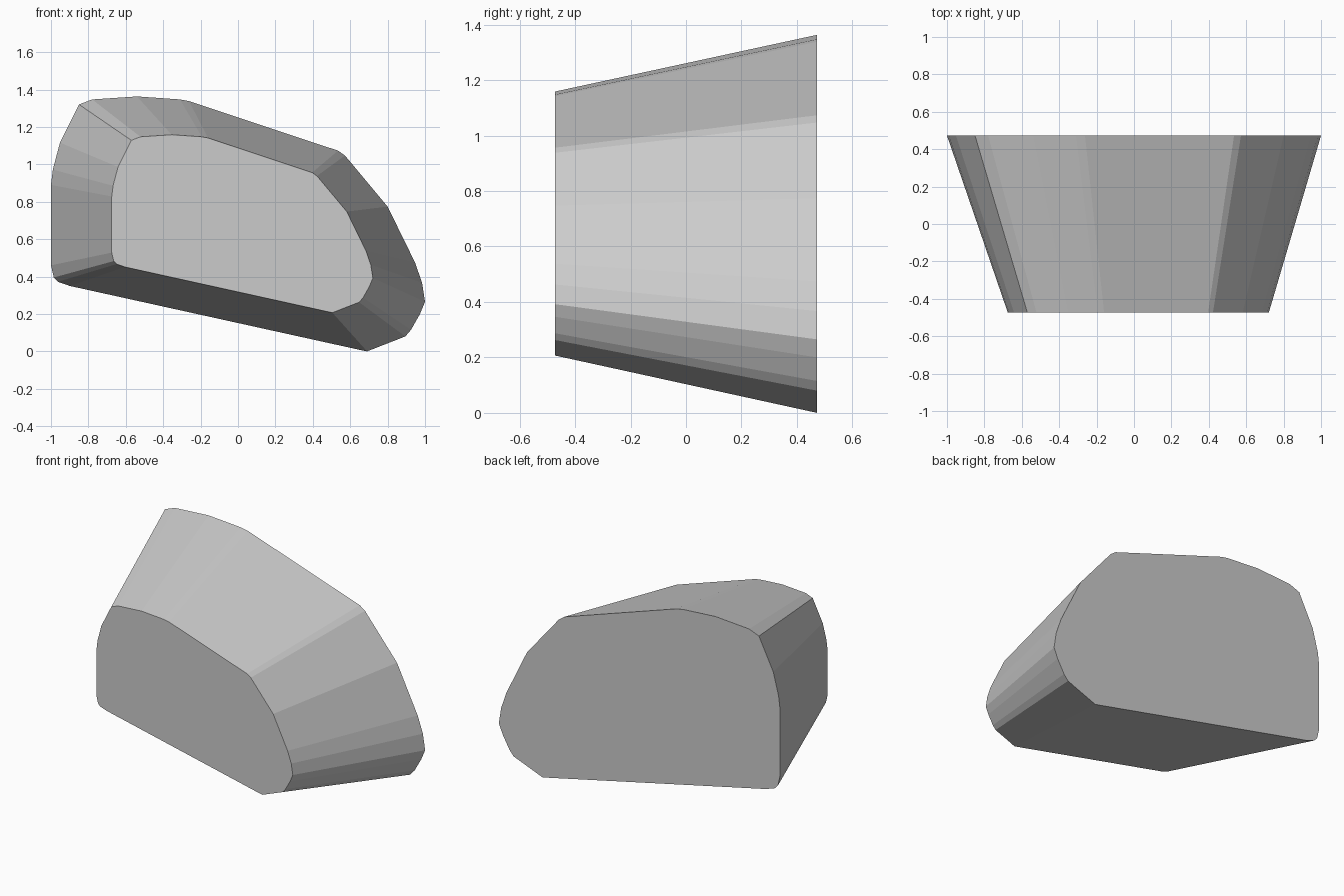
import bpy, bmesh

if "Cube" in bpy.data.objects:
    bpy.data.objects.remove(bpy.data.objects["Cube"])

# Outline of the large back end (x, z); the front end is the same shape scaled down
OUTLINE = [
    (-1.0, 0.46), (-0.985, 0.395), (-0.963, 0.372), (-0.90, 0.35),
    (0.66, 0.006), (0.69, 0.0), (0.895, 0.08), (0.925, 0.115), (0.973, 0.20),
    (1.0, 0.265), (0.984, 0.367), (0.947, 0.474), (0.80, 0.774),
    (0.572, 1.047), (0.535, 1.073), (-0.262, 1.338), (-0.31, 1.347),
    (-0.54, 1.363), (-0.78, 1.347), (-0.85, 1.32), (-0.952, 1.116),
    (-0.99, 0.972), (-1.0, 0.89),
]
HALF_DEPTH = 0.473
SCALE, SHIFT_X, SHIFT_Z = 0.698, 0.023, 0.207

bm = bmesh.new()


def ring(y, scale, dx, dz):
    return [bm.verts.new((x * scale + dx, y, z * scale + dz)) for x, z in OUTLINE]


# Tapered block: two end caps joined by flat side strips
back = ring(HALF_DEPTH, 1.0, 0.0, 0.0)
front = ring(-HALF_DEPTH, SCALE, SHIFT_X, SHIFT_Z)
bm.faces.new(front)
bm.faces.new(back[::-1])
count = len(OUTLINE)
for i in range(count):
    j = (i + 1) % count
    bm.faces.new((front[j], front[i], back[i], back[j]))
bmesh.ops.recalc_face_normals(bm, faces=bm.faces)

mesh = bpy.data.meshes.new("tapered_block")
bm.to_mesh(mesh)
bm.free()

# Single grey colour
grey = bpy.data.materials.new("light grey")
grey.diffuse_color = (0.6, 0.6, 0.6, 1.0)
grey.use_nodes = True
grey.node_tree.nodes["Principled BSDF"].inputs["Base Color"].default_value = grey.diffuse_color
mesh.materials.append(grey)

block = bpy.data.objects.new("tapered_block", mesh)
bpy.context.collection.objects.link(block)
